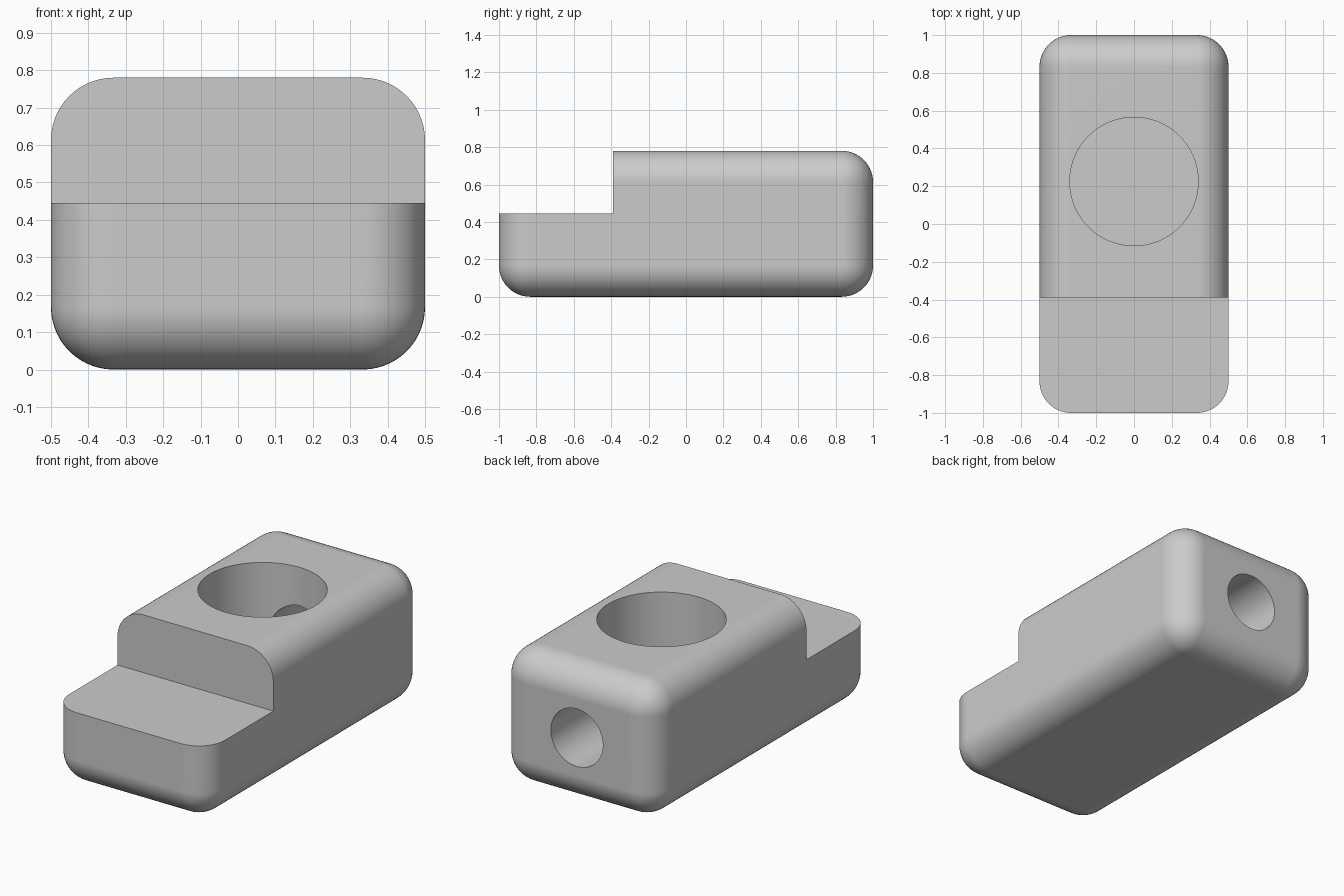
import bpy, bmesh, math

old = bpy.data.objects.get("Cube")
if old:
    bpy.data.objects.remove(old, do_unlink=True)

LENGTH, WIDTH, HEIGHT, ROUND = 2.0, 1.0, 0.78, 0.167
STEP_Y, STEP_Z = -0.39, 0.445
POCKET_Y, POCKET_R, FLOOR = 0.225, 0.34, 0.1
BORE_R = 0.167

grey = bpy.data.materials.new("plain grey")
grey.use_nodes = True
colour = (0.6, 0.6, 0.6, 1)
grey.diffuse_color = colour
grey.node_tree.nodes["Principled BSDF"].inputs["Base Color"].default_value = colour


def finish(ob, name):
    ob.name = name
    bpy.ops.object.transform_apply(location=True, rotation=True, scale=True)
    ob.data.materials.append(grey)
    return ob


def box(name, low, high):
    centre = [(a + b) / 2 for a, b in zip(low, high)]
    bpy.ops.mesh.primitive_cube_add(size=1, location=centre)
    ob = bpy.context.object
    ob.scale = [b - a for a, b in zip(low, high)]
    return finish(ob, name)


def cylinder(name, radius, depth, location, tilt=0):
    bpy.ops.mesh.primitive_cylinder_add(vertices=96, radius=radius, depth=depth,
                                        location=location, rotation=(tilt, 0, 0))
    return finish(bpy.context.object, name)


# Rounded block
body = box("stepped_block", (-WIDTH / 2, -LENGTH / 2, 0), (WIDTH / 2, LENGTH / 2, HEIGHT))
bm = bmesh.new()
bm.from_mesh(body.data)
bmesh.ops.bevel(bm, geom=bm.edges[:], offset=ROUND, segments=14, profile=0.5,
                affect='EDGES', clamp_overlap=True)
bm.to_mesh(body.data)
bm.free()

# Front step, round top pocket, and bore from the back into the pocket
cutters = [
    box("step_cutter", (-1, -2, STEP_Z), (1, STEP_Y, 2)),
    cylinder("pocket_cutter", POCKET_R, 1, (0, POCKET_Y, FLOOR + 0.5)),
    cylinder("bore_cutter", BORE_R, 1.2 - POCKET_Y,
             (0, (1.2 + POCKET_Y) / 2, HEIGHT / 2), math.pi / 2),
]
bpy.ops.object.select_all(action='DESELECT')
body.select_set(True)
bpy.context.view_layer.objects.active = body
for cutter in cutters:
    cut = body.modifiers.new(cutter.name, 'BOOLEAN')
    cut.operation = 'DIFFERENCE'
    cut.solver = 'EXACT'
    cut.object = cutter
    bpy.ops.object.modifier_apply(modifier=cut.name)
for cutter in cutters:
    bpy.data.objects.remove(cutter, do_unlink=True)

# Smooth rounds with crisp cut edges
bpy.ops.object.shade_smooth_by_angle(angle=math.radians(30))
even = body.modifiers.new("even_shading", 'WEIGHTED_NORMAL')
even.keep_sharp = True
